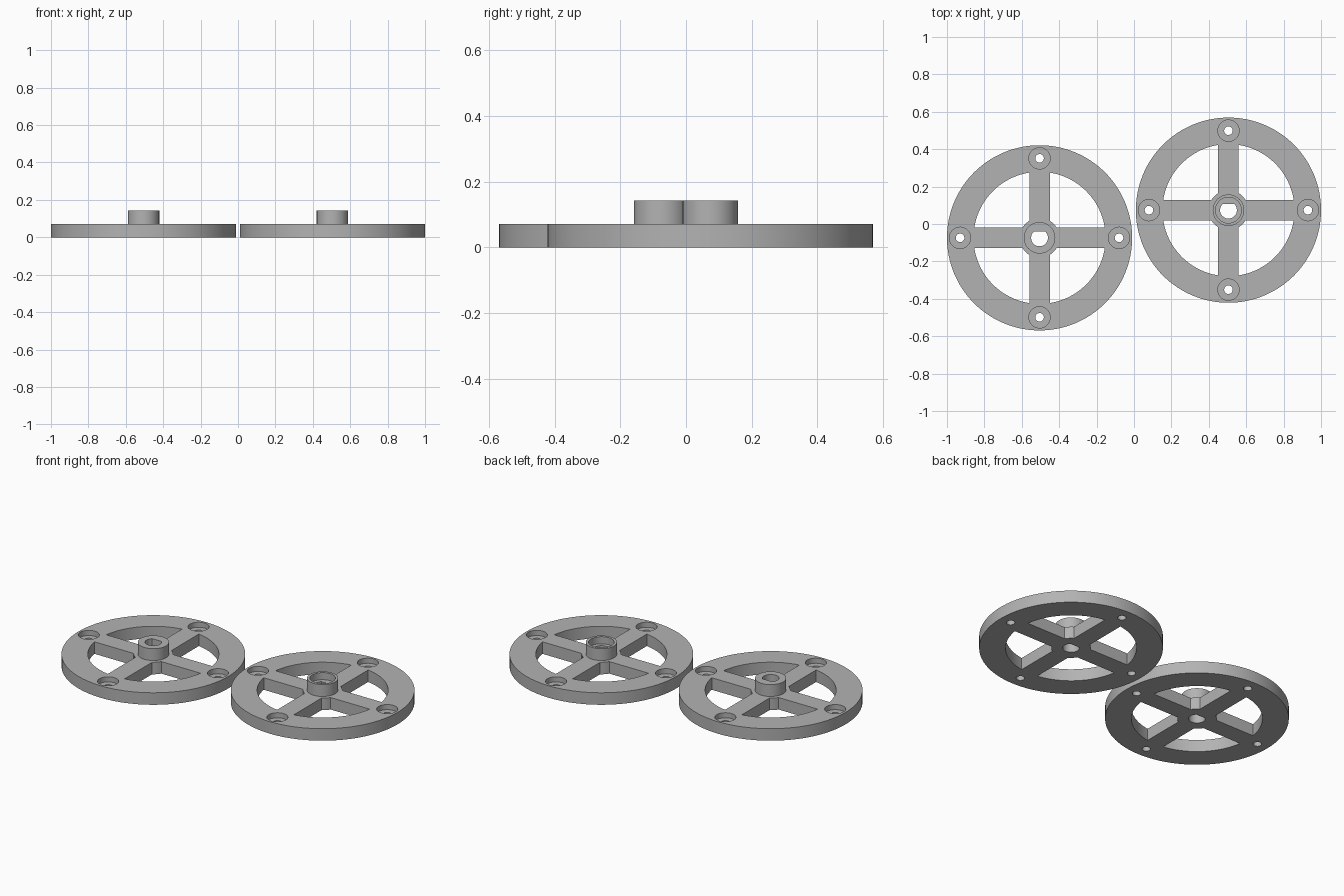
import bpy, bmesh, math

if "Cube" in bpy.data.objects:
    bpy.data.objects.remove(bpy.data.objects["Cube"])

R, T = 0.495, 0.0715            # wheel radius and thickness
HUB_R, HUB_TOP = 0.084, 0.142   # raised hub
RIM_IN, CORE_R, ARM = 0.353, 0.106, 0.055   # windows between the spokes
SCREW_AT = 0.425

grey = bpy.data.materials.new("grey plastic")
grey.diffuse_color = (0.45, 0.45, 0.45, 1)
grey.use_nodes = True
grey.node_tree.nodes["Principled BSDF"].inputs["Base Color"].default_value = grey.diffuse_color


def new_object(name, bm):
    bmesh.ops.recalc_face_normals(bm, faces=bm.faces[:])
    mesh = bpy.data.meshes.new(name)
    bm.to_mesh(mesh)
    bm.free()
    mesh.materials.append(grey)
    ob = bpy.data.objects.new(name, mesh)
    bpy.context.collection.objects.link(ob)
    return ob


def lathe(bm, profile, n, cx=0, cy=0):
    """Closed solid turned from (radius, z) points, with flat end caps."""
    rings = [[bm.verts.new((cx + r * math.cos(2 * math.pi * i / n),
                            cy + r * math.sin(2 * math.pi * i / n), z))
              for i in range(n)] for r, z in profile]
    for a, b in zip(rings, rings[1:]):
        for i in range(n):
            j = (i + 1) % n
            bm.faces.new((a[i], a[j], b[j], b[i]))
    bm.faces.new(rings[0][::-1])
    bm.faces.new(rings[-1])


def prism(bm, outline, z0, z1):
    low = [bm.verts.new((x, y, z0)) for x, y in outline]
    high = [bm.verts.new((x, y, z1)) for x, y in outline]
    bm.faces.new(low[::-1])
    bm.faces.new(high)
    for i in range(len(low)):
        j = (i + 1) % len(low)
        bm.faces.new((low[i], low[j], high[j], high[i]))


def arc(r, a0, a1, n):
    return [(r * math.cos(a0 + (a1 - a0) * i / n),
             r * math.sin(a0 + (a1 - a0) * i / n)) for i in range(n + 1)]


def window_outline(turn):
    """Quarter window bounded by rim, two spokes and the round core."""
    a, b = math.asin(ARM / RIM_IN), math.asin(ARM / CORE_R)
    pts = arc(RIM_IN, a, math.pi / 2 - a, 24) + arc(CORE_R, math.pi / 2 - b, b, 8)
    c, s = math.cos(turn), math.sin(turn)
    return [(x * c - y * s, x * s + y * c) for x, y in pts]


def cut(ob, bm):
    cutter = new_object("cutter", bm)
    cutter.hide_render = True
    mod = ob.modifiers.new("cut", 'BOOLEAN')
    mod.operation, mod.solver, mod.object = 'DIFFERENCE', 'EXACT', cutter
    bpy.context.view_layer.objects.active = ob
    bpy.ops.object.modifier_apply(modifier=mod.name)
    bpy.data.objects.remove(cutter)


def wheel(name, x, y, recessed):
    # disc with raised hub
    bm = bmesh.new()
    lathe(bm, [(R, 0), (R, T), (HUB_R, T), (HUB_R, HUB_TOP)], 128)
    ob = new_object(name, bm)

    # windows, counterbored screw holes and D-shaped shaft hole
    bm = bmesh.new()
    for k in range(4):
        turn = k * math.pi / 2
        prism(bm, window_outline(turn), -0.1, 0.3)
        lathe(bm, [(0.023, -0.1), (0.023, 0.041), (0.057, 0.041), (0.057, 0.3)], 32,
              SCREW_AT * math.cos(turn), SCREW_AT * math.sin(turn))
    flat = math.asin(0.033 / 0.045)
    prism(bm, arc(0.045, math.pi - flat, 2 * math.pi + flat, 32), -0.1, 0.3)
    cut(ob, bm)

    # round recess in the top of the hub
    if recessed:
        bm = bmesh.new()
        lathe(bm, [(0.069, 0.1), (0.069, 0.3)], 48)
        cut(ob, bm)

    ob.location = (x, y, 0)
    bpy.ops.object.select_all(action='DESELECT')
    ob.select_set(True)
    bpy.context.view_layer.objects.active = ob
    bpy.ops.object.shade_smooth_by_angle(angle=math.radians(30))


wheel("left_wheel", -0.505, -0.074, False)
wheel("right_wheel", 0.505, 0.074, True)
